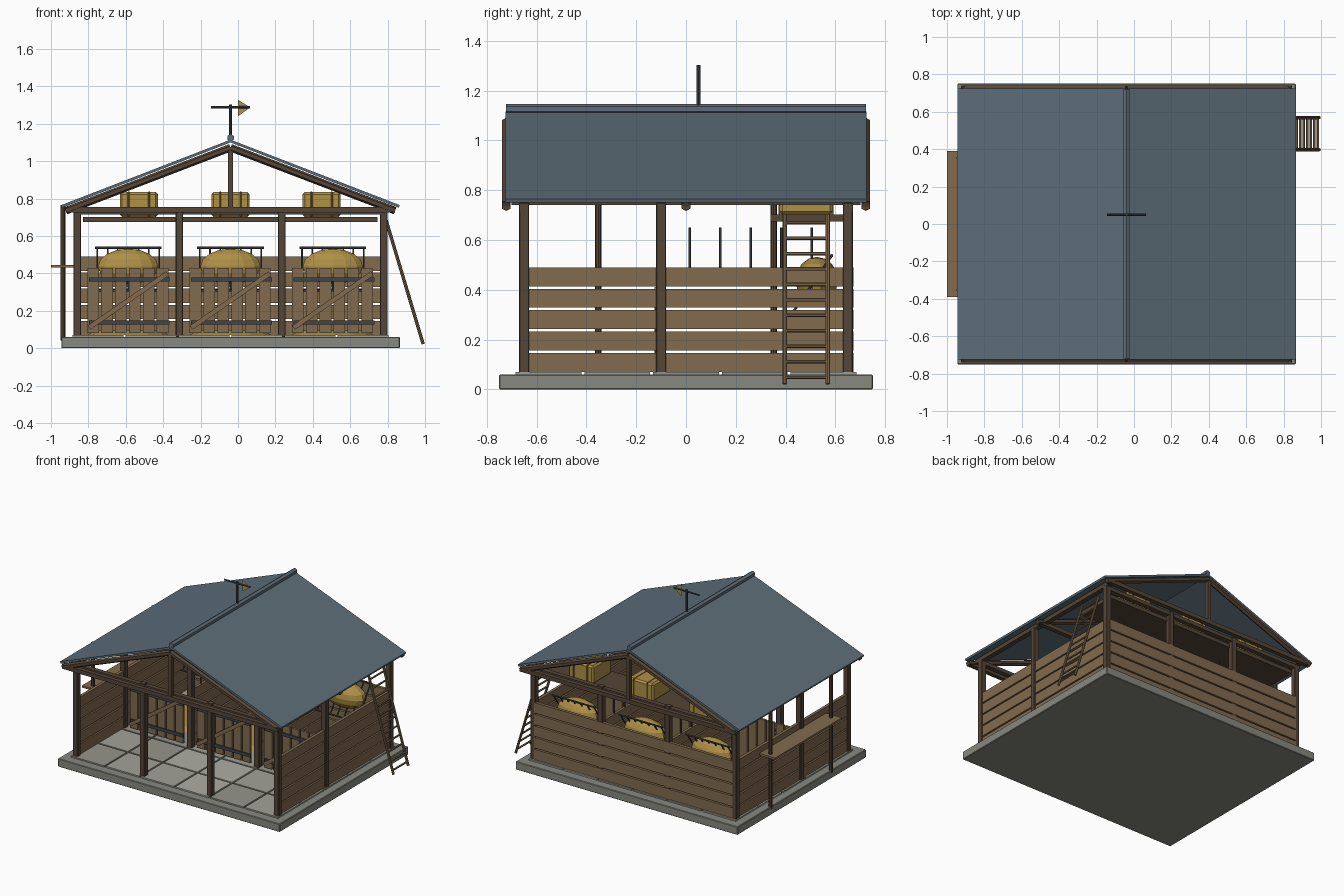
import bpy, bmesh, math, random
from mathutils import Vector, Matrix

if "Cube" in bpy.data.objects:
    bpy.data.objects.remove(bpy.data.objects["Cube"])

random.seed(4)
CX = -0.04                       # building centre line
COLS = [-0.86, -0.313, 0.233, 0.78]
ROWS = [-0.65, -0.10, 0.65]
STALLS = [-0.587, -0.04, 0.507]


def mat(name, r, g, b):
    m = bpy.data.materials.new(name)
    m.diffuse_color = (r, g, b, 1)
    m.use_nodes = True
    m.node_tree.nodes["Principled BSDF"].inputs["Base Color"].default_value = m.diffuse_color
    return m


SLATE = mat("slate", 0.11, 0.155, 0.19)
PLANK = mat("plank_wood", 0.22, 0.145, 0.077)
TIMBER = mat("dark_timber", 0.09, 0.06, 0.038)
HAY = mat("hay", 0.43, 0.28, 0.06)
TWINE = mat("twine", 0.25, 0.16, 0.04)
IRON = mat("iron", 0.05, 0.06, 0.07)
STONE = mat("stone", 0.25, 0.25, 0.22)
FLAGS = [mat("flagstone_%d" % i, v, v, v * 0.88) for i, v in enumerate((0.30, 0.36, 0.42))]


def finish(name, bm, m):
    me = bpy.data.meshes.new(name)
    bm.to_mesh(me)
    bm.free()
    me.materials.append(m)
    ob = bpy.data.objects.new(name, me)
    bpy.context.collection.objects.link(ob)
    return ob


def box(name, x, y, z, m, bevel=0):
    """Box from (min, max) ranges."""
    bm = bmesh.new()
    bmesh.ops.create_cube(bm, size=1)
    for v in bm.verts:
        v.co = Vector(((a[0] + a[1]) / 2 + c * (a[1] - a[0]) for a, c in zip((x, y, z), v.co)))
    if bevel:
        bmesh.ops.bevel(bm, geom=bm.edges[:], offset=bevel, segments=1, affect='EDGES')
    return finish(name, bm, m)


def rod(name, a, b, r, m, sides=8):
    """Prism with flat sides between two points."""
    a, b = Vector(a), Vector(b)
    d = b - a
    bm = bmesh.new()
    rot = d.to_track_quat('Z', 'Y').to_matrix().to_4x4()
    bmesh.ops.create_cone(bm, cap_ends=True, segments=sides, radius1=r, radius2=r, depth=d.length,
                          matrix=Matrix.Translation((a + b) / 2) @ rot)
    return finish(name, bm, m)


def extrude_y(name, pts, y0, y1, m):
    """Closed xz profile swept along y."""
    bm = bmesh.new()
    f = bm.faces.new([bm.verts.new((x, y0, z)) for x, z in pts])
    r = bmesh.ops.extrude_face_region(bm, geom=[f])
    bmesh.ops.translate(bm, vec=(0, y1 - y0, 0), verts=[v for v in r['geom'] if isinstance(v, bmesh.types.BMVert)])
    bmesh.ops.recalc_face_normals(bm, faces=bm.faces)
    return finish(name, bm, m)


# stone base and flagged floor
box("base_slab", (-0.945, 0.865), (-0.75, 0.75), (0, 0.06), STONE, 0.004)
nx, ny = 6, 5
sx, sy = 1.70 / nx, 1.38 / ny
for i in range(nx):
    for j in range(ny):
        x, y = -0.89 + i * sx, -0.69 + j * sy
        box("flagstone", (x + 0.006, x + sx - 0.006), (y + 0.006, y + sy - 0.006), (0.055, 0.07),
            random.choice(FLAGS))

# posts
for x in COLS:
    for y in ROWS:
        box("post", (x - 0.02, x + 0.02), (y - 0.02, y + 0.02), (0.06, 0.75), TIMBER, 0.003)

# plank walls: sides, stall dividers and back
PLANK_Z = [(0.07 + i * 0.086, 0.146 + i * 0.086) for i in range(5)]
for z in PLANK_Z:
    for x in (COLS[0], COLS[3]):
        for y in ((-0.63, -0.118), (-0.082, 0.635)):
            box("side_plank", (x - 0.011, x + 0.011), y, z, PLANK)
    for x in COLS[1:3]:
        box("divider_plank", (x - 0.01, x + 0.01), (-0.08, 0.64), z, PLANK)
    box("back_plank", (-0.85, 0.77), (0.65, 0.672), z, PLANK)
for x in COLS[1:3]:
    for k in range(5):
        y = 0.015 + k * 0.1225
        rod("divider_bar", (x, y, 0.48), (x, y, 0.65), 0.005, IRON, 6)

# stalls: gate, straw bed, hay rack
for c in STALLS:
    n, w = 6, 0.445 / 6
    for k in range(n):
        x = c - 0.2225 + k * w
        box("gate_slat", (x + 0.004, x + w - 0.008), (-0.107, -0.09), (0.08, 0.43), PLANK)
    for z in (0.137, 0.367):
        box("gate_strap", (c - 0.21, c + 0.222), (-0.117, -0.106), (z - 0.011, z + 0.011), IRON)
    br = box("gate_brace", (-0.255, 0.255), (-0.008, 0.008), (-0.013, 0.013), PLANK)
    br.location = (c, -0.118, 0.255)
    br.rotation_euler[1] = -math.atan2(0.29, 0.42)
    bm = bmesh.new()
    bmesh.ops.create_cone(bm, cap_ends=True, segments=12, radius1=1, radius2=0.8, depth=1)
    bed = finish("straw_bed", bm, HAY)
    bed.scale, bed.location = (0.22, 0.26, 0.025), (c, 0.28, 0.082)
    # hay heap with a domed top
    bm = bmesh.new()
    bmesh.ops.create_uvsphere(bm, u_segments=14, v_segments=8, radius=1)
    hay = finish("hay_heap", bm, HAY)
    hay.scale, hay.location = (0.165, 0.085, 0.095), (c, 0.525, 0.437)
    # sloping iron rack
    for k in range(7):
        x = c - 0.165 + k * 0.055
        rod("rack_bar", (x, 0.43, 0.31), (x, 0.585, 0.537), 0.005, IRON, 6)
    for y, z in ((0.43, 0.31), (0.585, 0.537)):
        rod("rack_rail", (c - 0.178, y, z), (c + 0.178, y, z), 0.007, IRON, 6)

# hay loft with bales
box("loft_floor", (-0.83, 0.745), (0.34, 0.645), (0.675, 0.702), TIMBER)
for c in (-0.53, CX, 0.447):
    box("hay_bale", (c - 0.102, c + 0.102), (0.375, 0.59), (0.702, 0.835), HAY, 0.012)
    for s in (-0.055, 0.055):
        box("bale_twine", (c + s - 0.005, c + s + 0.005), (0.372, 0.593), (0.7, 0.838), TWINE, 0.003)

# roof trusses
for y in (-0.722, 0, 0.722):
    for s in (-1, 1):
        rod("rafter", (CX + s * 0.88, y, 0.735), (CX, y, 1.072), 0.02, TIMBER, 6)
    box("tie_beam", (-0.92, 0.84), (y - 0.016, y + 0.016), (0.725, 0.755), TIMBER)
    box("king_post", (CX - 0.014, CX + 0.014), (y - 0.014, y + 0.014), (0.74, 1.07), TIMBER)
for x in (COLS[0], COLS[3]):
    box("wall_plate", (x - 0.018, x + 0.018), (-0.7, 0.7), (0.74, 0.77), TIMBER)
for y in (ROWS[0], ROWS[2]):
    box("cross_beam", (-0.88, 0.80), (y - 0.018, y + 0.018), (0.715, 0.742), TIMBER)

# slate roof slopes and ridge cap
for s in (-1, 1):
    extrude_y("roof_slope", [(CX, 1.115), (CX + s * 0.905, 0.765), (CX + s * 0.9, 0.751), (CX, 1.1)],
              -0.725, 0.725, SLATE)
rod("ridge_cap", (CX, -0.722, 1.125), (CX, 0.722, 1.125), 0.02, SLATE, 6)

# weather vane
VY = 0.05
rod("vane_pole", (CX, VY, 1.12), (CX, VY, 1.303), 0.008, IRON)
rod("vane_arm", (-0.145, VY, 1.288), (0.065, VY, 1.288), 0.006, IRON)
bm = bmesh.new()
bm.faces.new([bm.verts.new(p) for p in ((0, VY, 1.24), (0.065, VY, 1.287), (0, VY, 1.328))])
finish("vane_pointer", bm, HAY)

# side shelf on round poles
box("side_shelf", (-1.0, -0.86), (-0.39, 0.39), (0.431, 0.446), PLANK)
for y in (-0.352, 0.352):
    rod("shelf_pole", (-0.936, y, 0.04), (-0.936, y, 0.766), 0.0135, TIMBER)

# leaning ladder
foot, top = Vector((0.99, 0, 0.022)), Vector((0.787, 0, 0.70))
for y in (0.397, 0.569):
    rod("ladder_rail", foot + Vector((0, y, 0)), top + Vector((0, y, 0)), 0.009, PLANK)
for k in range(11):
    p = foot.lerp(top, 0.04 + k * 0.0915)
    rod("ladder_rung", p + Vector((0, 0.397, 0)), p + Vector((0, 0.569, 0)), 0.007, PLANK, 6)
